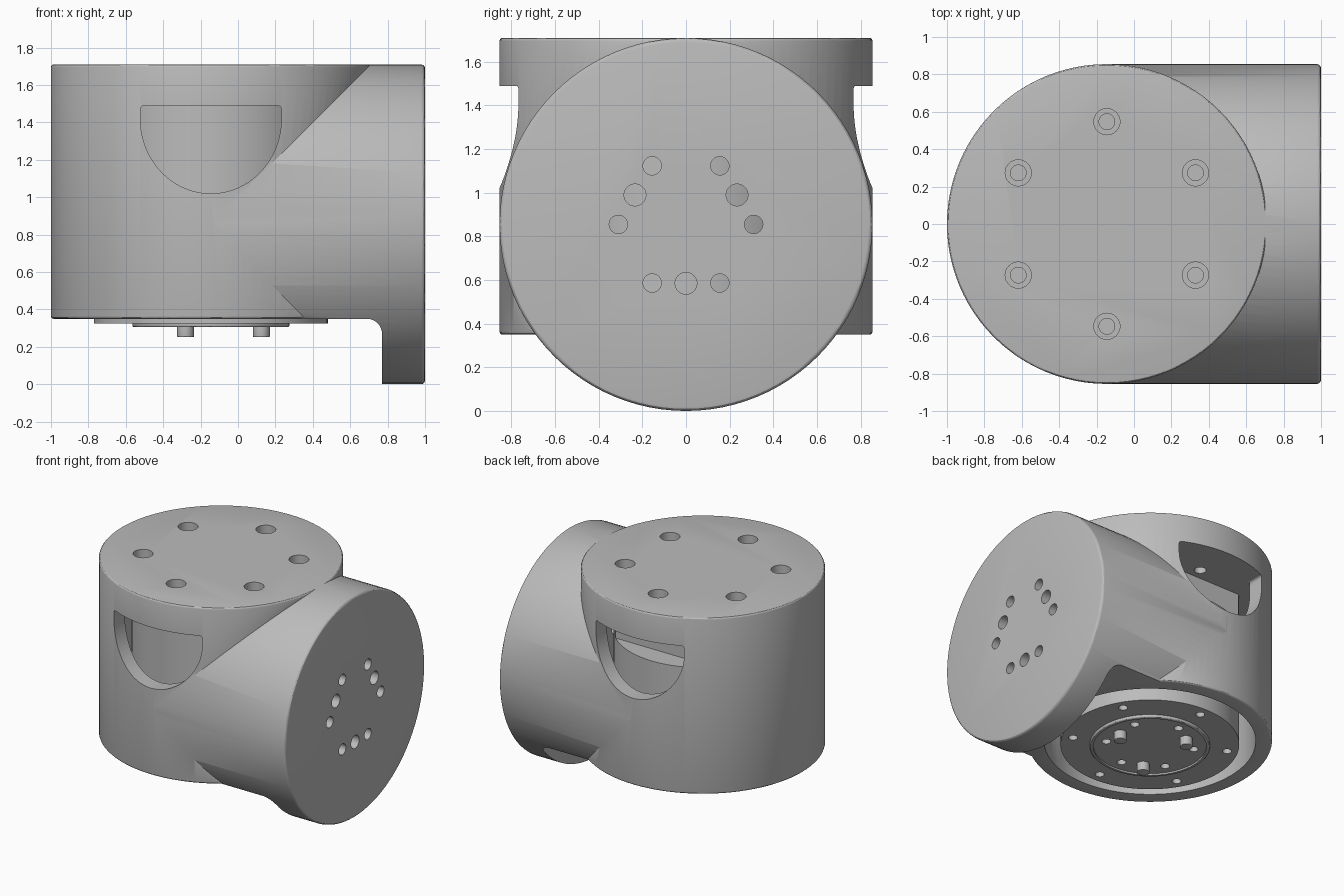
import bpy, bmesh
from math import sin, cos, pi, radians
from mathutils import Matrix, Vector

cube = bpy.data.objects.get("Cube")
if cube:
    bpy.data.objects.remove(cube, do_unlink=True)

grey = bpy.data.materials.new("plain grey")
grey.use_nodes = True
COLOUR = (0.5, 0.5, 0.5, 1)
grey.diffuse_color = COLOUR
grey.node_tree.nodes["Principled BSDF"].inputs["Base Color"].default_value = COLOUR

AXIS = -0.145       # x of the upright axis
R = 0.855           # outer radius, also the height of the side tube axis
FLOOR, TOP, CEILING = 0.35, 1.71, 1.49


def make(name, bm):
    bmesh.ops.recalc_face_normals(bm, faces=bm.faces)
    mesh = bpy.data.meshes.new(name)
    bm.to_mesh(mesh)
    bm.free()
    mesh.materials.append(grey)
    obj = bpy.data.objects.new(name, mesh)
    bpy.context.collection.objects.link(obj)
    return obj


def cylinders(name, spots, radius, low, high, axis="Z", segs=32, bevel=0):
    """One object of parallel cylinders; spots are (x, y) or, along X, (y, z)."""
    bm = bmesh.new()
    for a, b in spots:
        mid = (low + high) / 2
        place = Matrix.Translation((a, b, mid))
        if axis == "X":
            place = Matrix.Translation((mid, a, b)) @ Matrix.Rotation(pi / 2, 4, "Y")
        bmesh.ops.create_cone(bm, cap_ends=True, segments=segs, radius1=radius,
                              radius2=radius, depth=high - low, matrix=place)
    if bevel:
        rims = [e for e in bm.edges if any(len(f.verts) > 4 for f in e.link_faces)]
        bmesh.ops.bevel(bm, geom=rims, offset=bevel, segments=3, profile=0.5, affect="EDGES")
    return make(name, bm)


def prism(name, outline, y0, y1):
    """Extrude an (x, z) outline along y."""
    bm = bmesh.new()
    face = bm.faces.new([bm.verts.new((x, y0, z)) for x, z in outline])
    out = bmesh.ops.extrude_face_region(bm, geom=[face])
    moved = [v for v in out["geom"] if isinstance(v, bmesh.types.BMVert)]
    bmesh.ops.translate(bm, verts=moved, vec=Vector((0, y1 - y0, 0)))
    return make(name, bm)


def combine(target, tool, operation="DIFFERENCE"):
    mod = target.modifiers.new("cut", "BOOLEAN")
    mod.operation, mod.object, mod.solver = operation, tool, "EXACT"
    bpy.context.view_layer.objects.active = target
    bpy.ops.object.modifier_apply(modifier=mod.name)
    bpy.data.objects.remove(tool, do_unlink=True)


def ring(cx, cy, radius, count, start):
    angles = [radians(start) + 2 * pi * i / count for i in range(count)]
    return [(cx + radius * cos(a), cy + radius * sin(a)) for a in angles]


def arc(cx, cz, rx, rz, start, end, n):
    angles = [radians(start + (end - start) * i / n) for i in range(n + 1)]
    return [(cx + rx * cos(a), cz + rz * sin(a)) for a in angles]


centre = [(AXIS, 0)]

# Side tube: end plate reaches the ground, the rest is trimmed with a fillet
housing = cylinders("housing", [(0, R)], R - 0.0005, AXIS, 1.0, "X", 96, 0.02)
trim = [(-1, -0.5), (0.77, -0.5)] + arc(0.69, FLOOR - 0.08, 0.08, 0.08, 0, 90, 8) + [(-1, FLOOR)]
combine(housing, prism("trim", trim, -1.2, 1.2))

# Upright barrel
combine(housing, cylinders("barrel", centre, R, FLOOR, TOP, "Z", 96, 0.015), "UNION")

# Hollow inside: open at the bottom of the barrel, closed in the side tube
combine(housing, cylinders("barrel_bore", centre, 0.74, 0.2, CEILING, "Z", 96))
bore = cylinders("tube_bore", [(0, R)], 0.7, AXIS, 0.82, "X", 96)
combine(bore, prism("bore_floor", [(-1, 0), (1.2, 0), (1.2, 0.45), (-1, 0.45)], -1, 1))
combine(housing, bore)

# D-shaped windows, front and back
window = arc(AXIS, 1.42, 0.377, 0.4, 180, 360, 40)
window += arc(AXIS + 0.357, CEILING - 0.02, 0.02, 0.02, 0, 90, 4)
window += arc(AXIS - 0.357, CEILING - 0.02, 0.02, 0.02, 90, 180, 4)
combine(housing, prism("windows", window, -1, 1))

# Counterbored holes in the top
bolts = ring(AXIS, 0, 0.547, 6, 30)
combine(housing, cylinders("bolt_heads", bolts, 0.07, 1.6, 1.8))
combine(housing, cylinders("bolt_shanks", bolts, 0.042, 1.4, 1.7))

# Screw and pin holes in the end plate
combine(housing, cylinders("plate_screw_holes", ring(0, R, 0.31, 6, 0), 0.042, 0.7, 1.1, "X"))
combine(housing, cylinders("plate_pin_holes", ring(0, R, 0.27, 3, 30), 0.05, 0.7, 1.1, "X"))

# Motor inside the barrel, notched at the back
motor = cylinders("motor", centre, 0.625, 0.325, CEILING + 0.01, "Z", 96)
combine(motor, prism("notch", [(-1, 1.22), (1, 1.22), (1, 1.6), (-1, 1.6)], 0.46, 1))
combine(motor, cylinders("motor_bolt_holes", bolts, 0.032, 0.2, 0.42))

# Rotating output flange with a shallow recess and screw holes
flange = cylinders("output_flange", centre, 0.42, 0.305, 0.4, "Z", 96, 0.01)
combine(flange, cylinders("recess", centre, 0.395, 0.2, 0.318, "Z", 96))
screws = ring(AXIS, 0, 0.31, 6, 30)
combine(motor, cylinders("motor_screw_holes", screws, 0.032, 0.2, 0.46))
combine(flange, cylinders("flange_screw_holes", screws, 0.032, 0.2, 0.46))

# Locating pins under the flange
pins = cylinders("locating_pins", ring(AXIS, 0, 0.27, 3, 0), 0.045, 0.252, 0.36, "Z", 32, 0.005)

bpy.ops.object.select_all(action="DESELECT")
for part in (housing, motor, flange, pins):
    part.select_set(True)
bpy.context.view_layer.objects.active = housing
bpy.ops.object.shade_smooth_by_angle(angle=radians(30))
